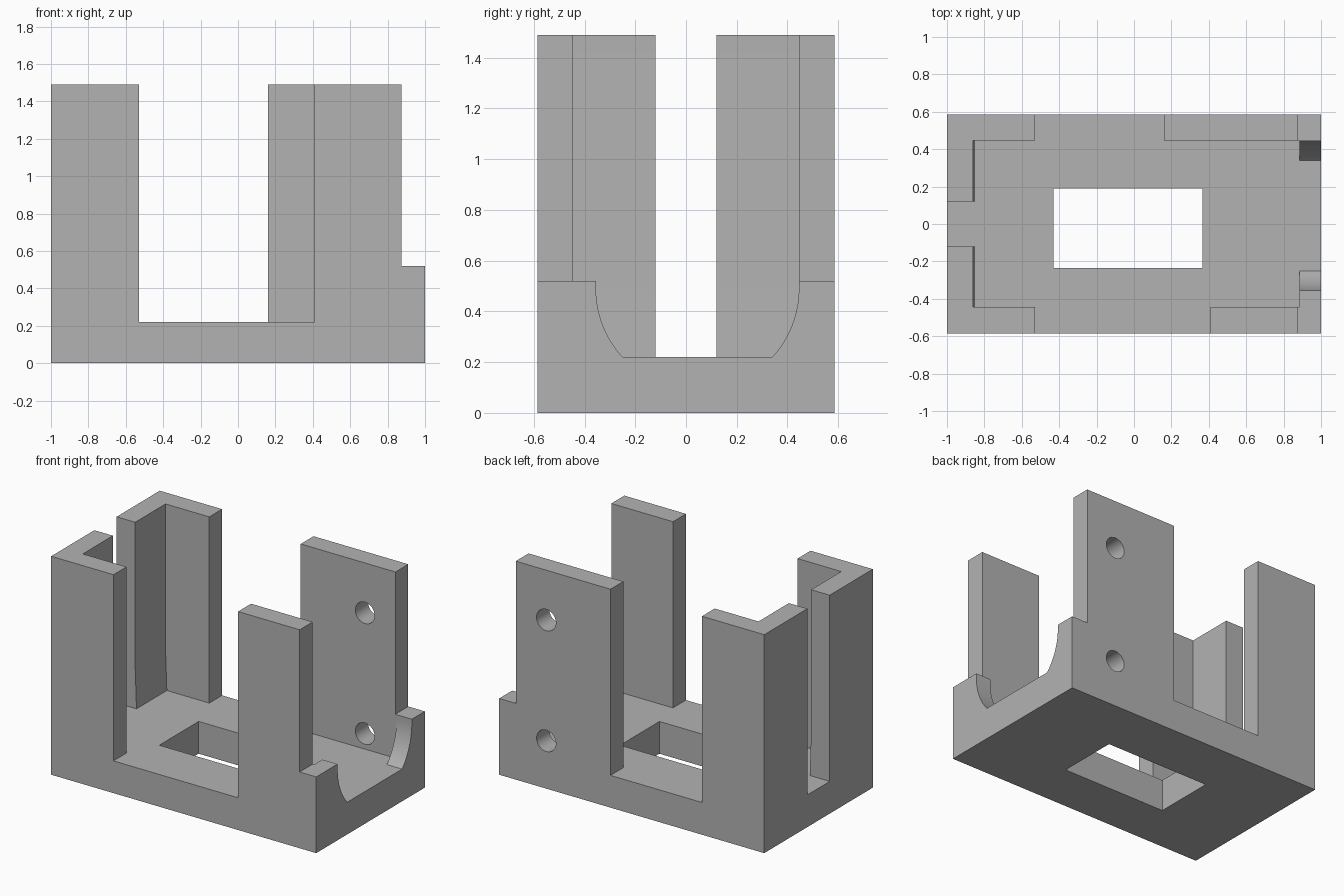
import bpy, bmesh, math
from mathutils import Vector

if "Cube" in bpy.data.objects:
    bpy.data.objects.remove(bpy.data.objects["Cube"])

H = 1.49      # wall top
FLOOR = 0.22  # tray floor
OVER = 1.7    # cutters run past the top


def prism(name, profile, axis, a, b):
    """Extrude a 2D profile (remaining axes in xyz order) along axis from a to b."""
    bm = bmesh.new()

    def point(p, t):
        c = list(p)
        c.insert(axis, t)
        return Vector(c)
    face = bm.faces.new([bm.verts.new(point(p, a)) for p in profile])
    ext = bmesh.ops.extrude_face_region(bm, geom=[face])
    move = Vector((0, 0, 0))
    move[axis] = b - a
    bmesh.ops.translate(bm, vec=move, verts=[g for g in ext["geom"] if isinstance(g, bmesh.types.BMVert)])
    bmesh.ops.recalc_face_normals(bm, faces=bm.faces)
    me = bpy.data.meshes.new(name)
    bm.to_mesh(me)
    bm.free()
    ob = bpy.data.objects.new(name, me)
    bpy.context.collection.objects.link(ob)
    return ob


def box(name, x0, x1, y0, y1, z0, z1):
    return prism(name, [(x0, y0), (x1, y0), (x1, y1), (x0, y1)], 2, z0, z1)


def circle(cx, cy, r, n=32):
    return [(cx + r * math.cos(2 * math.pi * i / n), cy + r * math.sin(2 * math.pi * i / n)) for i in range(n)]


# Solid block that becomes the bracket
body = box("bracket_body", -1, 1, -0.585, 0.585, 0, H)

# Rounded cradle opening in the low end wall
r, cy, cz = 0.4, 0.045, 0.49
drop = math.asin((cz - FLOOR) / r)
arc = [(cy + r * math.cos(t), cz + r * math.sin(t))
       for t in [-drop * (1 - i / 12) for i in range(13)]]
cradle = arc + [(cy + r, OVER), (cy - r, OVER)] + [(2 * cy - y, z) for y, z in reversed(arc)]

cutters = [
    # Inner cavity, with the end wall slightly thicker at its foot
    prism("cavity", [(-0.86, OVER), (-0.86, 0.5), (-0.85, FLOOR), (0.885, FLOOR), (0.885, OVER)], 1, -0.445, 0.447),
    box("end_step", 0.875, 1.2, -0.8, 0.8, 0.52, OVER),
    prism("cradle", cradle, 0, 0.86, 1.2),
    # Side gaps and the narrow end slot
    box("front_gap", -0.53, 0.41, -0.8, -0.4, FLOOR, OVER),
    box("back_gap", -0.53, 0.16, 0.4, 0.8, FLOOR, OVER),
    box("end_slot", -1.2, -0.8, -0.12, 0.12, FLOOR, OVER),
    # Floor window
    box("floor_window", -0.43, 0.365, -0.235, 0.19, -0.2, 0.5),
]
# Bolt holes through the back post
for z in (0.326, 1.15):
    cutters.append(prism("bolt_hole", circle(0.645, z, 0.073), 1, 0.3, 0.8))

bpy.context.view_layer.objects.active = body
body.select_set(True)
for c in cutters:
    m = body.modifiers.new(c.name, "BOOLEAN")
    m.operation, m.solver, m.object = "DIFFERENCE", "EXACT", c
    bpy.ops.object.modifier_apply(modifier=m.name)
    bpy.data.objects.remove(c)

# Single grey plastic
grey = bpy.data.materials.new("grey_plastic")
grey.diffuse_color = (0.45, 0.45, 0.45, 1)
grey.use_nodes = True
grey.node_tree.nodes["Principled BSDF"].inputs["Base Color"].default_value = grey.diffuse_color
body.data.materials.clear()
body.data.materials.append(grey)
bpy.ops.object.shade_smooth_by_angle(angle=math.radians(30))
